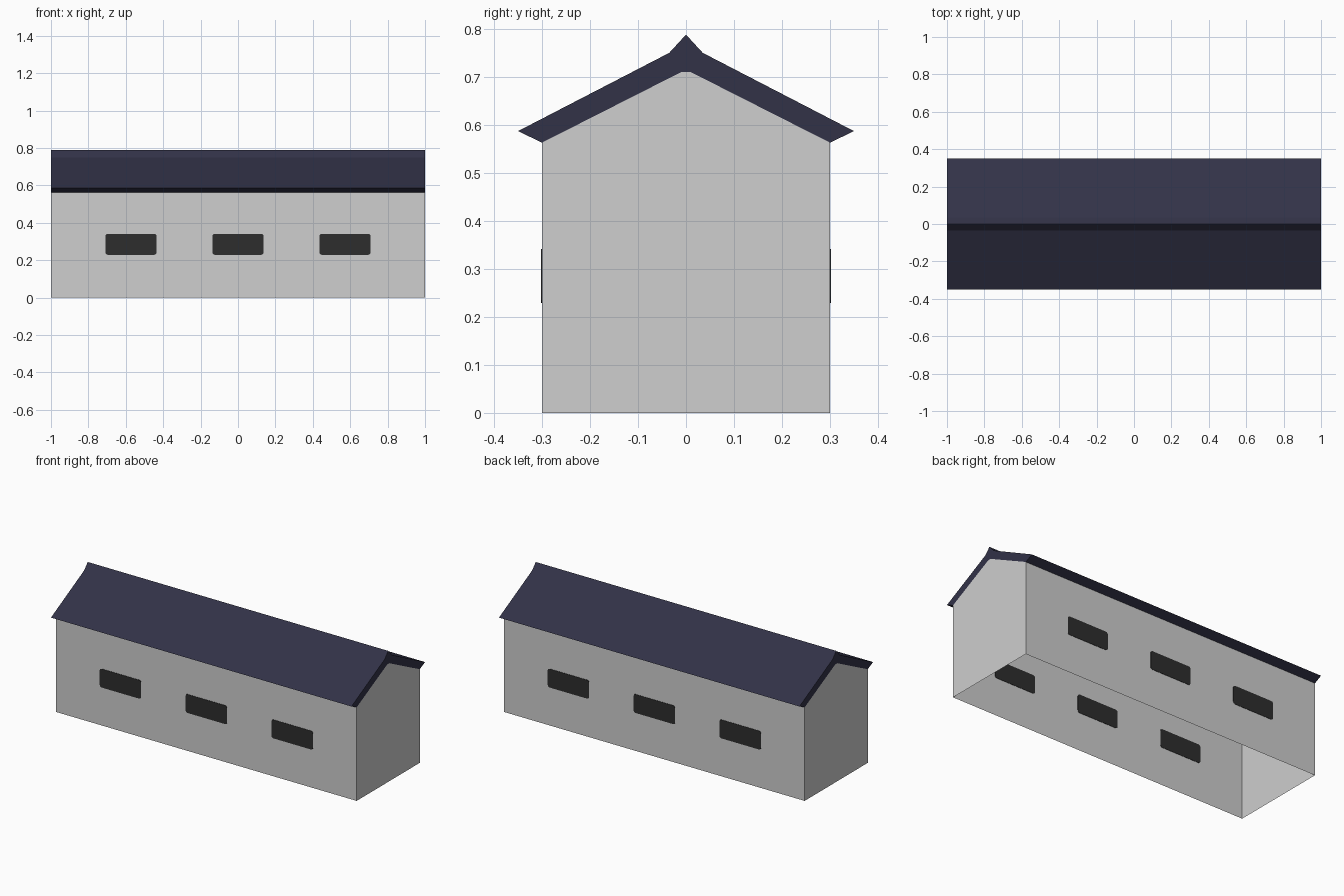
import bpy, bmesh, math

if "Cube" in bpy.data.objects:
    bpy.data.objects.remove(bpy.data.objects["Cube"])


def material(name, rgb):
    m = bpy.data.materials.new(name)
    m.diffuse_color = (*rgb, 1)
    m.use_nodes = True
    m.node_tree.nodes["Principled BSDF"].inputs["Base Color"].default_value = m.diffuse_color
    return m


WALL = material("light grey wall", (0.62, 0.62, 0.62))
ROOF = material("dark slate blue", (0.032, 0.032, 0.064))
GLASS = material("dark window", (0.027, 0.027, 0.027))


def finish(name, bm, mat):
    me = bpy.data.meshes.new(name)
    bm.to_mesh(me)
    bm.free()
    me.materials.append(mat)
    ob = bpy.data.objects.new(name, me)
    bpy.context.collection.objects.link(ob)
    return ob


def extrude(name, a, b, mat, sides, recalc=True):
    """Join two matching outlines a and b with caps; sides = edge indices to fill."""
    bm = bmesh.new()
    va = [bm.verts.new(p) for p in a]
    vb = [bm.verts.new(p) for p in b]
    n = len(a)
    bm.faces.new(va)
    bm.faces.new(vb[::-1])
    for i in sides:
        j = (i + 1) % n
        bm.faces.new((va[j], va[i], vb[i], vb[j]))
    if recalc:
        bmesh.ops.recalc_face_normals(bm, faces=bm.faces)
    return finish(name, bm, mat)


def along_x(profile):
    return [[(x, y, z) for y, z in profile] for x in (1, -1)]


# Walls: gabled shell, open underneath and closed above by the roof
house = [(-0.3, 0), (0.3, 0), (0.3, 0.563), (0.01, 0.71), (-0.01, 0.71), (-0.3, 0.563)]
extrude("walls", *along_x(house), WALL, (1, 5), recalc=False)

# Roof: thick gabled slab with pointed ridge cap and overhanging eaves
half = [(0.035, 0.75), (0.35, 0.587), (0.3, 0.563), (0.01, 0.71)]
roof = [(0, 0.788)] + half + [(-y, z) for y, z in reversed(half)]
extrude("roof", *along_x(roof), ROOF, range(len(roof)))

# Windows: thin rounded plates through both long walls, seen inside and out
W, H, R = 0.1375, 0.056, 0.013
outline = []
for k, (sx, sz) in enumerate([(1, 1), (-1, 1), (-1, -1), (1, -1)]):
    for s in range(4):
        t = math.radians(90 * k + 30 * s)
        outline.append((sx * (W - R) + R * math.cos(t), sz * (H - R) + R * math.sin(t)))
for side, y in (("front", -0.3), ("back", 0.3)):
    for i, cx in enumerate((-0.572, 0, 0.572)):
        a, b = [[(cx + x, y + d, 0.285 + z) for x, z in outline] for d in (-0.002, 0.002)]
        extrude(f"{side}_window_{i + 1}", a, b, GLASS, range(len(outline)))
